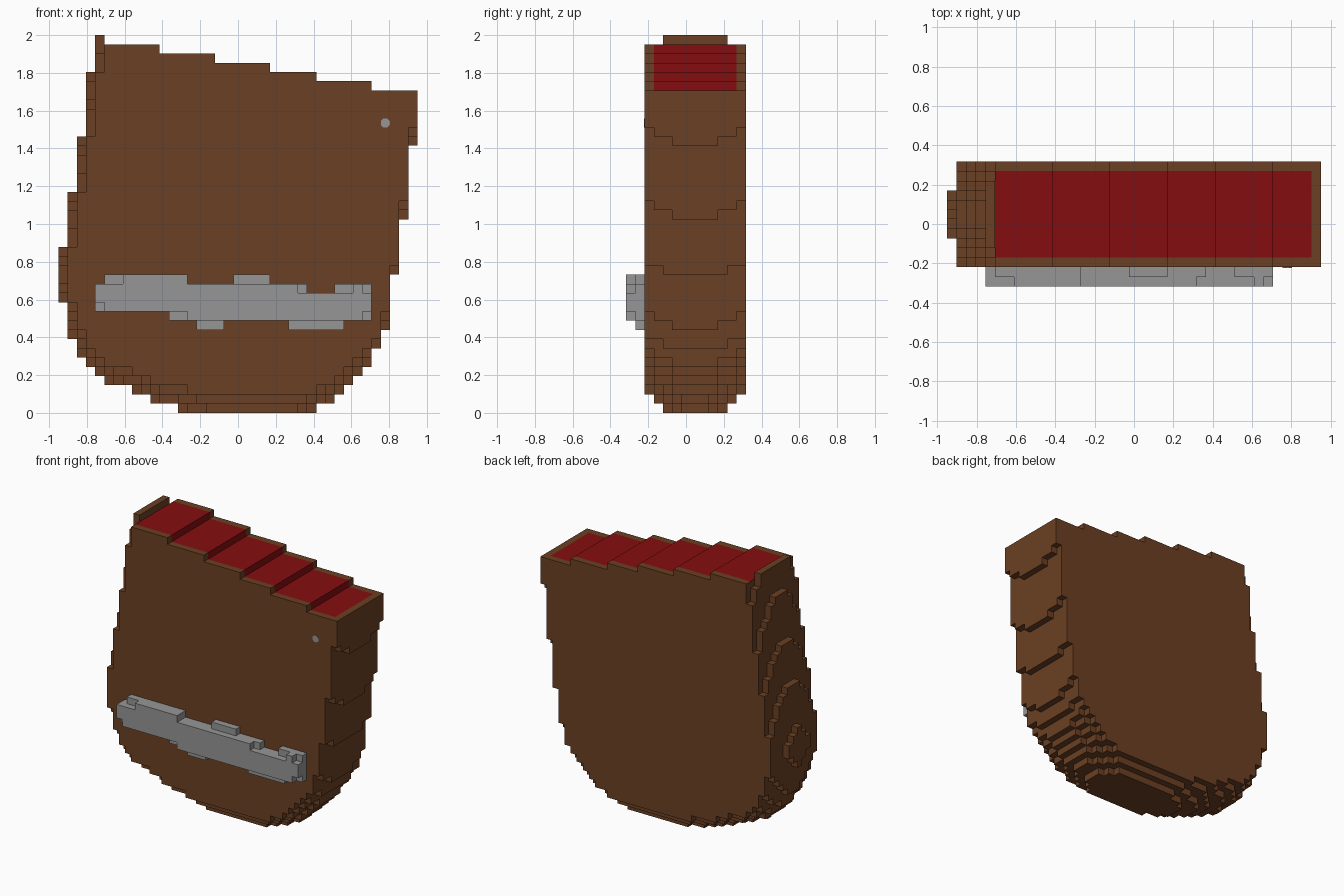
import bpy, bmesh, math
from mathutils import Vector

if "Cube" in bpy.data.objects:
    bpy.data.objects.remove(bpy.data.objects["Cube"], do_unlink=True)

H = 2 / 41                                   # size of one block
ORIGIN = Vector((-19.5, -6.5, 0))            # block grid is 39 x 13 x 41


def material(name, rgb):
    m = bpy.data.materials.new(name)
    m.use_nodes = True
    m.diffuse_color = (*rgb, 1)
    m.node_tree.nodes["Principled BSDF"].inputs["Base Color"].default_value = (*rgb, 1)
    return m


brown = material("brown leather", (0.147, 0.051, 0.017))
red = material("red lining", (0.235, 0.004, 0.005))
grey = material("grey metal", (0.305, 0.305, 0.305))


def interp(points, t):
    """Piecewise linear lookup in a short profile."""
    if t <= points[0][0]:
        return points[0][1]
    for (a, va), (b, vb) in zip(points, points[1:]):
        if t <= b:
            return va + (vb - va) * (t - a) / (b - a)
    return points[-1][1]


def block_object(name, blocks, mats, pick=lambda block, normal: 0):
    """Skin a set of grid blocks and merge the flat areas."""
    bm = bmesh.new()
    verts = {}

    def vert(p):
        if p not in verts:
            verts[p] = bm.verts.new((Vector(p) + ORIGIN) * H)
        return verts[p]

    for block in sorted(blocks):
        for axis in range(3):
            for side in (0, 1):
                normal = [0, 0, 0]
                normal[axis] = 2 * side - 1
                if tuple(c + n for c, n in zip(block, normal)) in blocks:
                    continue
                u, v = (axis + 1) % 3, (axis + 2) % 3
                corners = []
                for du, dv in ((0, 0), (1, 0), (1, 1), (0, 1)):
                    p = list(block)
                    p[axis] += side
                    p[u] += du
                    p[v] += dv
                    corners.append(vert(tuple(p)))
                face = bm.faces.new(corners if side else corners[::-1])
                face.material_index = pick(block, normal)
    bmesh.ops.dissolve_limit(bm, angle_limit=0.02, verts=bm.verts[:], edges=bm.edges[:],
                             delimit={'MATERIAL'})
    mesh = bpy.data.meshes.new(name)
    bm.to_mesh(mesh)
    bm.free()
    for m in mats:
        mesh.materials.append(m)
    obj = bpy.data.objects.new(name, mesh)
    bpy.context.collection.objects.link(obj)
    return obj


# Pouch body: side profiles as (height, x) in blocks, with rounded edges
LEFT_OUT = [(-0.4, 16), (0.5, 13), (1.5, 10), (2.5, 8), (3.5, 5.3), (4.5, 4), (5.5, 3),
            (7, 2), (8, 1.5), (12, 0.5), (15, 0.3), (18, 0.5), (24, 1.5), (30, 2.5),
            (37, 3.5), (41, 4.1)]
RIGHT_OUT = [(-0.4, 26), (0.5, 28), (1.5, 30), (2.5, 31), (3.5, 32), (4.5, 33), (5.5, 33.8),
             (7, 34.5), (9, 35.5), (15, 36.5), (21, 37.5), (29, 38.5), (35, 39.2)]
# Stepped mouth: top height up to each x
STEPS = [(4, 41), (5, 41), (11, 40), (17, 39), (23, 38), (28, 37), (34, 36), (39, 35)]

body = set()
for j in range(2, 13):
    curve = ((j - 7) / 5) ** 2
    for k in range(41):
        z = k + 0.5 - 2.3 * curve * max(0, 1 - k / 12)
        if z < -0.4:
            continue
        start = round(interp(LEFT_OUT, z) + curve)
        end = min(39, round(interp(RIGHT_OUT, z) - 0.2 * curve))
        for i in range(start, end):
            if k < next(top for limit, top in STEPS if i < limit):
                body.add((i, j, k))


def lining(block, normal):
    """Red on the upward treads and risers of the mouth, inside a brown rim."""
    i, j, k = block
    facing = normal[2] > 0 or normal[0] > 0
    return int(facing and k >= 34 and 5 <= i < 38 and 3 <= j <= 11)


block_object("pouch_body", body, [brown, red], lining)

# Metal band: (x0, x1, z0, z1, layers); one layer sits lower than two
BAND = [(4, 5, 12, 14, 2), (4, 5, 11, 12, 1), (5, 34, 11, 13, 2), (5, 26, 13, 14, 2),
        (26, 27, 13, 14, 1), (7, 14, 14, 15, 2), (5, 7, 14, 15, 1), (19, 23, 14, 15, 1),
        (12, 14, 10, 11, 1), (14, 33, 10, 11, 2), (33, 34, 10, 11, 1), (15, 18, 9, 10, 1),
        (25, 31, 9, 10, 1), (30, 32, 13, 14, 1), (32, 33, 13, 14, 2), (33, 34, 13, 14, 1)]
band = {(i, j, k) for x0, x1, z0, z1, n in BAND
        for i in range(x0, x1) for k in range(z0, z1) for j in range(2 - n, 2)}
block_object("metal_band", band, [grey])

# Small flat stud near the upper corner
bpy.ops.mesh.primitive_cylinder_add(vertices=8, radius=0.026, depth=0.006,
                                    location=(0.78, -4.5 * H, 1.535),
                                    rotation=(math.pi / 2, math.pi / 8, 0))
stud = bpy.context.object
stud.name = "stud"
stud.data.materials.append(grey)
